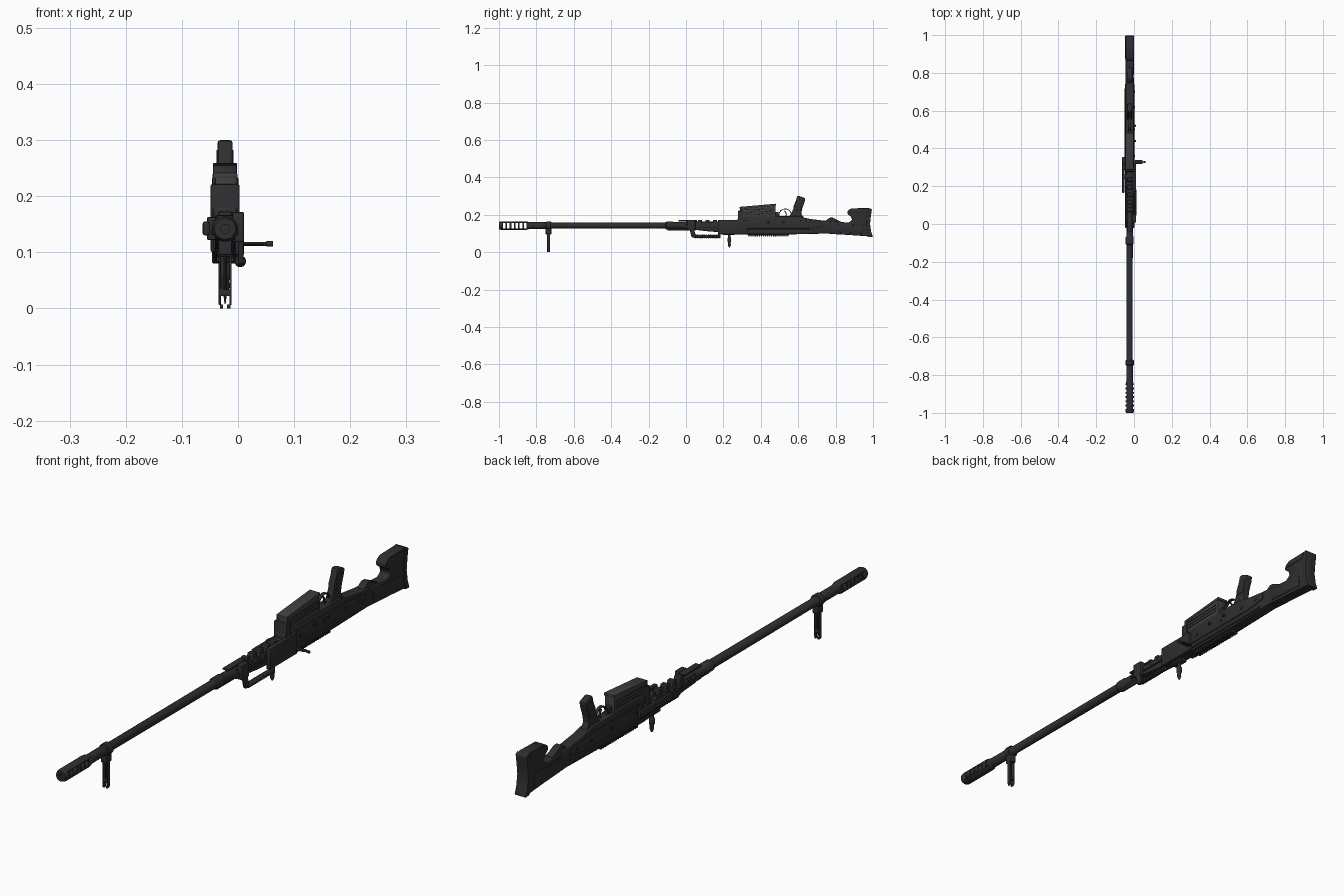
import bpy, bmesh, math
from mathutils import Matrix, Vector

CX, BZ = -0.023, 0.142          # barrel axis
mat = bpy.data.materials.new("dark_metal")
mat.diffuse_color = (0.028, 0.028, 0.03, 1)
mag_mat = bpy.data.materials.new("worn_metal")
mag_mat.diffuse_color = (0.05, 0.05, 0.052, 1)


def finish(name, bm, bevel=0, smooth=True, m=mat):
    bmesh.ops.recalc_face_normals(bm, faces=bm.faces)
    me = bpy.data.meshes.new(name)
    bm.to_mesh(me)
    bm.free()
    ob = bpy.data.objects.new(name, me)
    bpy.context.collection.objects.link(ob)
    me.materials.append(m)
    bpy.context.view_layer.objects.active = ob
    bpy.ops.object.select_all(action='DESELECT')
    ob.select_set(True)
    if bevel:
        b = ob.modifiers.new("bevel", 'BEVEL')
        b.width, b.segments, b.limit_method = bevel, 2, 'ANGLE'
        b.angle_limit = math.radians(35)
        bpy.ops.object.modifier_apply(modifier=b.name)
    if smooth:
        bpy.ops.object.shade_smooth_by_angle(angle=math.radians(35))
    return ob


def profile(name, pts, half, bevel=0.003, x=CX, m=mat):
    """Side outline (y, z) extruded across x."""
    bm = bmesh.new()
    f = bm.faces.new([bm.verts.new((x - half, y, z)) for y, z in pts])
    r = bmesh.ops.extrude_face_region(bm, geom=[f])
    bmesh.ops.translate(bm, vec=(2 * half, 0, 0),
                        verts=[v for v in r["geom"] if isinstance(v, bmesh.types.BMVert)])
    return finish(name, bm, bevel, m=m)


def box(name, x0, x1, y0, y1, z0, z1, bevel=0.0015, m=mat):
    return profile(name, [(y0, z0), (y1, z0), (y1, z1), (y0, z1)],
                   (x1 - x0) / 2, bevel, (x0 + x1) / 2, m)


def lathe(name, pts, origin, axis='Y', n=24, closed=False):
    """Spin (distance along axis, radius) points about an axis."""
    bm = bmesh.new()
    d = {'X': Vector((1, 0, 0)), 'Y': Vector((0, 1, 0)), 'Z': Vector((0, 0, 1))}[axis]
    s = Vector((0, 0, 1)) if axis != 'Z' else Vector((1, 0, 0))
    rings = []
    for t, r in pts:
        rings.append([bm.verts.new(Vector(origin) + d * t
                      + Matrix.Rotation(2 * math.pi * k / n, 3, d) @ (s * r)) for k in range(n)])
    pairs = list(zip(rings, rings[1:]))
    if closed:
        pairs.append((rings[-1], rings[0]))
    else:
        bm.faces.new(rings[0])
        bm.faces.new(rings[-1])
    for a, b in pairs:
        for k in range(n):
            bm.faces.new((a[k], a[(k + 1) % n], b[(k + 1) % n], b[k]))
    return finish(name, bm)


# Muzzle brake: hollow sleeve with six slots cut through the sides
brake = lathe("muzzle_brake", [(-1, .019), (-.99, .023), (-.855, .023), (-.835, .018),
                               (-.835, .008), (-1, .008)], (CX, 0, BZ), closed=True)
for i in range(6):
    y = -.972 + i * .0225
    cut = box("slot_cutter", CX - .05, CX + .05, y - .007, y + .007, BZ - .0145, BZ + .0145, 0)
    cut.hide_render = True
    bpy.context.view_layer.objects.active = brake
    mod = brake.modifiers.new("slot", 'BOOLEAN')
    mod.object, mod.operation, mod.solver = cut, 'DIFFERENCE', 'EXACT'
    bpy.ops.object.modifier_apply(modifier=mod.name)
    bpy.data.objects.remove(cut)

# Barrel with stepped collars
lathe("barrel", [(-.84, .018), (-.72, .018), (-.715, .0155), (-.11, .0165), (-.105, .021),
                 (-.07, .021), (-.065, .018), (.0, .018), (.005, .022), (.3, .022)], (CX, 0, BZ))

# Front sight: collar, forked post, pin
lathe("front_sight_collar", [(-.748, .019), (-.745, .022), (-.724, .022), (-.721, .019)], (CX, 0, BZ))
box("front_sight_base", CX - .012, CX + .012, -.75, -.72, .095, .128, .003)
for s in (-1, 1):
    box("front_sight_prong", CX + s * .0095 - .002, CX + s * .0095 + .002, -.742, -.727, .006, .1)
    box("front_sight_tip", CX + s * .0065 - .003, CX + s * .0065 + .003, -.742, -.727, 0, .007, .001)
box("front_sight_bridge", CX - .011, CX + .011, -.742, -.727, .022, .034)
lathe("front_sight_pin", [(.008, .001), (.025, .003), (.1, .003)], (CX, -.735, 0), 'Z', 10)

# Gas tube and fore-end
lathe("gas_tube", [(-.1, .006), (-.095, .008), (.05, .008)], (CX, 0, .124), n=16)
profile("fore_end", [(0, .122), (.06, .118), (.13, .11), (.3, .1), (.3, .168), (.24, .163),
                     (.12, .16), (0, .158)], .018)
box("top_strip", CX - .012, CX + .012, -.04, .06, .165, .172)
for i in range(5):
    y = .075 + i * .04
    profile("top_lug", [(y - .014, .155), (y + .014, .155), (y + .009, .173), (y - .009, .173)], .013, .002)
for s in (-1, 1):
    box("fore_end_rail", CX + s * .021 - .004, CX + s * .021 + .004, -.02, .28, .131, .14)
    for i in range(6):
        lathe("vent_boss", [(-.023, .009), (.023, .009)], (CX, .04 + i * .042, .149), 'X', 12)

# Carrying handle on the right side
profile("handle_arm", [(.012, .15), (.035, .15), (.052, .09), (.046, .076), (.03, .08)], .005, .002, .005)
box("handle_mount", -.01, .011, .008, .05, .118, .172, .003)
ribs = []
for i in range(14):
    y = .045 + i * .01
    ribs += [(y, .0085), (y + .006, .0105), (y + .0085, .0085)]
lathe("handle_grip", ribs, (.004, 0, .084), n=14)

# Rear sight post hanging below the fore-end
lathe("rear_sight", [(.025, .003), (.038, .008), (.05, .007), (.055, .01), (.075, .01),
                     (.08, .007), (.12, .007)], (CX, .232, 0), 'Z', 14)
box("rear_sight_base", CX - .014, CX + .014, .2, .26, .092, .115, .003)

# Receiver
profile("receiver", [(.275, .105), (.3, .095), (.56, .095), (.78, .1), (.78, .166), (.74, .168),
                     (.66, .178), (.6, .192), (.29, .192), (.275, .18)], .022, .005)
box("receiver_front_block", CX - .026, CX + .026, .278, .305, .1, .222, .004)
for s in (-1, 1):
    profile("side_plate", [(.32, .125), (.66, .125), (.74, .135), (.74, .158), (.6, .172), (.32, .172)],
            .002, .001, CX + s * .023)
    box("receiver_lower_rail", CX + s * .022 - .004, CX + s * .022 + .004, .3, .72, .104, .113)
    for y in (.36, .5, .62, .7):
        lathe("side_screw", [(-.0025, .006), (.0025, .006)], (CX + s * .0255, y, .149), 'X', 12)
box("lower_rail", CX - .013, CX + .013, .33, .55, .09, .1)
for i in range(20):
    box("rail_tooth", CX - .015, CX + .015, .334 + i * .011, .340 + i * .011, .084, .093, 0)

# Side scope rail on the left, bolt handle and plate on the right
box("left_rail", -.063, -.05, .165, .355, .13, .155, .004)
for y in (.25, .3, .335):
    box("left_rail_mount", -.055, -.04, y - .012, y + .012, .122, .163, .002)
box("bolt_plate", -.005, .011, .17, .33, .095, .172, .003)
lathe("bolt_handle", [(-.01, .004), (.05, .0035), (.051, .005), (.062, .005)], (0, .328, .115), 'X', 12)
box("bolt_handle_wing", .005, .045, .318, .338, .1135, .1165, .001)
for y in (.44, .52):
    lathe("side_catch", [(-.005, .006), (.012, .006), (.014, .004)], (-.004, y, .16), 'X', 12)

# Magazine with pressed ribs
profile("magazine", [(.29, .18), (.478, .18), (.478, .256), (.29, .24)], .02, .002, m=mag_mat)
profile("magazine_floor", [(.287, .232), (.482, .249), (.482, .259), (.287, .242)], .0215, .0015, m=mag_mat)
for s in (-1, 1):
    for z in (.2, .212, .224):
        profile("magazine_rib", [(.31, z), (.468, z + .005), (.468, z + .01), (.31, z + .005)],
                .0015, .0007, CX + s * .0205)
    box("magazine_edge", CX + s * .02 - .0025, CX + s * .02 + .0025, .288, .303, .18, .24)
box("magazine_catch", CX - .009, CX + .009, .475, .495, .185, .215)

# Trigger guard (swept strip) and trigger
def strip(name, path, t, half):
    outer = [Vector(p) for p in path]
    inner = []
    for i, p in enumerate(outer):
        d = (outer[min(i + 1, len(outer) - 1)] - outer[max(i - 1, 0)]).normalized()
        inner.append(p + Vector((d.y, -d.x)) * t)
    return profile(name, [tuple(p) for p in outer + inner[::-1]], half, 0)


guard = [(.53 - .035 * math.cos(a * math.pi / 10), .2 + .033 * math.sin(a * math.pi / 10)) for a in range(11)]
strip("trigger_guard", [(.495, .185)] + guard + [(.565, .185)], .004, .006)
strip("trigger", [(.53, .188), (.534, .2), (.532, .21), (.525, .22)], .005, .003)

# Pistol grip
profile("pistol_grip", [(.548, .185), (.565, .21), (.575, .235), (.576, .25), (.588, .275), (.594, .3),
                        (.608, .3), (.638, .288), (.634, .268), (.622, .235), (.616, .205), (.632, .182)],
        .0135, .005)
for s in (-1, 1):
    profile("grip_panel", [(.582, .225), (.595, .283), (.625, .277), (.612, .222)], .0015, .001, CX + s * .0135)

# Tail hump and stock
profile("stock_hump", [(.735, .16), (.768, .184), (.785, .184), (.83, .162), (.83, .145), (.735, .145)], .014)
profile("stock", [(.765, .098), (.9, .09), (.99, .083), (.998, .083), (.985, .11), (.978, .15),
                  (.982, .19), (.99, .23), (.975, .236), (.885, .234), (.865, .222), (.862, .205),
                  (.882, .19), (.888, .172), (.87, .158), (.765, .166)], .021, .006)
profile("butt_pad", [(.975, .082), (1.0, .08), (.99, .11), (.984, .15), (.988, .19), (.994, .228),
                     (.982, .236), (.968, .19), (.965, .15), (.97, .11)], .0235, .003)
profile("cheek_rest", [(.87, .208), (.97, .208), (.972, .23), (.886, .229), (.87, .22)], .0235, .004)
for s in (-1, 1):
    profile("stock_side_panel", [(.79, .108), (.95, .1), (.945, .145), (.79, .15)], .0015, .001, CX + s * .0215)
